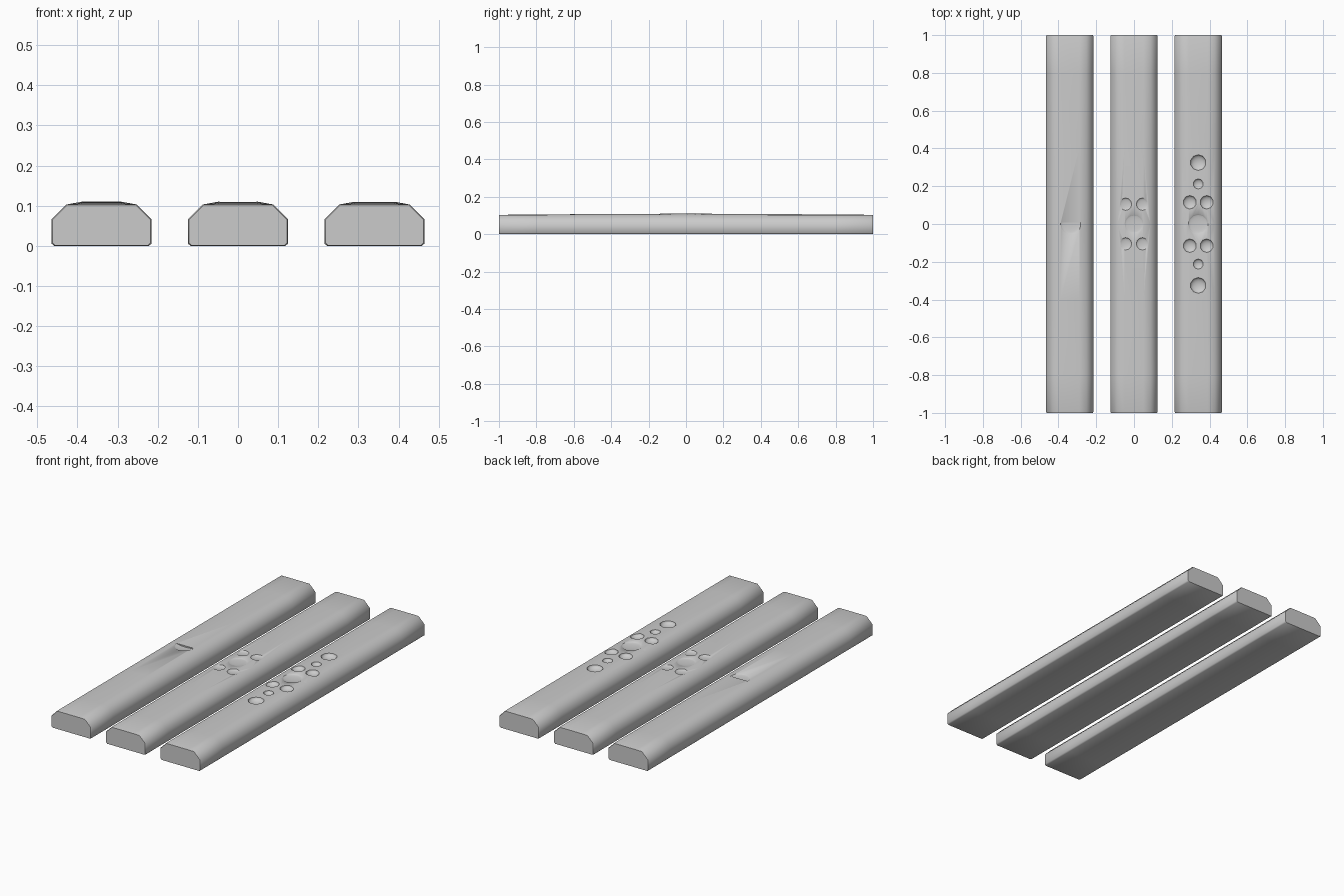
import bpy, bmesh, math

if "Cube" in bpy.data.objects:
    bpy.data.objects.remove(bpy.data.objects["Cube"])

# half cross-section of a bar: (x, z, takes part in the crown)
HALF = [(0.118, 0.0, 0), (0.125, 0.006, 0), (0.125, 0.066, 0),
        (0.088, 0.103, 0), (0.05, 0.1035, 1)]
# stations along the length: (y, crown height, end scale)
STATIONS = [(-1, 0, 0.975), (-0.995, 0, 1), (-0.8, 0.002, 1), (-0.4, 0.0045, 1),
            (0, 0.0065, 1), (0.4, 0.0045, 1), (0.8, 0.002, 1), (0.995, 0, 1), (1, 0, 0.975)]


def activate(ob):
    bpy.ops.object.select_all(action='DESELECT')
    ob.select_set(True)
    bpy.context.view_layer.objects.active = ob


def make_bar(name, cx):
    bm = bmesh.new()
    profile = HALF + [(-x, z, c) for x, z, c in reversed(HALF)]
    rings = []
    for y, crown, s in STATIONS:
        rings.append([bm.verts.new((cx + x * s, y, 0.052 + (z - 0.052) * s + c * crown))
                      for x, z, c in profile])
    n = len(profile)
    for a, b in zip(rings, rings[1:]):
        for i in range(n):
            bm.faces.new((a[i], a[(i + 1) % n], b[(i + 1) % n], b[i]))
    bm.faces.new(rings[0])
    bm.faces.new(rings[-1])
    bmesh.ops.recalc_face_normals(bm, faces=bm.faces)
    # rest on the ground after the end scaling
    for v in bm.verts:
        v.co.z = max(v.co.z, 0)
    me = bpy.data.meshes.new(name)
    bm.to_mesh(me)
    bm.free()
    ob = bpy.data.objects.new(name, me)
    bpy.context.collection.objects.link(ob)
    return ob


def carve(bar, x, y, z, r, depth, sides=10, half=False):
    """Press a bowl of opening radius r and given depth into the bar's top."""
    bm = bmesh.new()
    bmesh.ops.create_uvsphere(bm, u_segments=sides, v_segments=12, radius=1)
    if half:
        cut = bmesh.ops.bisect_plane(bm, geom=bm.verts[:] + bm.edges[:] + bm.faces[:],
                                     plane_co=(0, 0.13, 0), plane_no=(0, 1, 0), clear_outer=True)
        edges = [e for e in cut['geom_cut'] if isinstance(e, bmesh.types.BMEdge)]
        bmesh.ops.holes_fill(bm, edges=edges)
        bmesh.ops.recalc_face_normals(bm, faces=bm.faces)
    for v in bm.verts:
        v.co = (x + v.co.x * r, y + v.co.y * r, z + v.co.z * depth)
    me = bpy.data.meshes.new("bowl_cutter")
    bm.to_mesh(me)
    bm.free()
    cutter = bpy.data.objects.new("bowl_cutter", me)
    cutter.hide_render = True
    bpy.context.collection.objects.link(cutter)
    activate(bar)
    mod = bar.modifiers.new("bowl", 'BOOLEAN')
    mod.operation, mod.solver, mod.object = 'DIFFERENCE', 'EXACT', cutter
    bpy.ops.object.modifier_apply(modifier=mod.name)
    bpy.data.objects.remove(cutter)


# left bar: one half-moon notch with a straight wall
left = make_bar("left_bar", -0.34)
carve(left, -0.335, 0.0, 0.1105, 0.055, 0.008, 16, True)

# middle bar: four soft finger dents around a shallow centre dent
middle = make_bar("middle_bar", 0)
carve(middle, 0, 0, 0.1105, 0.05, 0.005, 16)
for sx in (-1, 1):
    for sy in (-1, 1):
        carve(middle, sx * 0.045, sy * 0.105, 0.1095, 0.033, 0.008, 12)

# right bar: symmetric pattern of round bowls
right = make_bar("right_bar", 0.34)
carve(right, 0.34, 0, 0.1105, 0.054, 0.008, 12)
for sy in (-1, 1):
    carve(right, 0.34, sy * 0.325, 0.109, 0.042, 0.02)
    carve(right, 0.34, sy * 0.212, 0.109, 0.027, 0.014)
    for sx in (-1, 1):
        carve(right, 0.34 + sx * 0.045, sy * 0.115, 0.1095, 0.036, 0.018)

for bar in (left, middle, right):
    activate(bar)
    bpy.ops.object.shade_smooth_by_angle(angle=math.radians(50))
